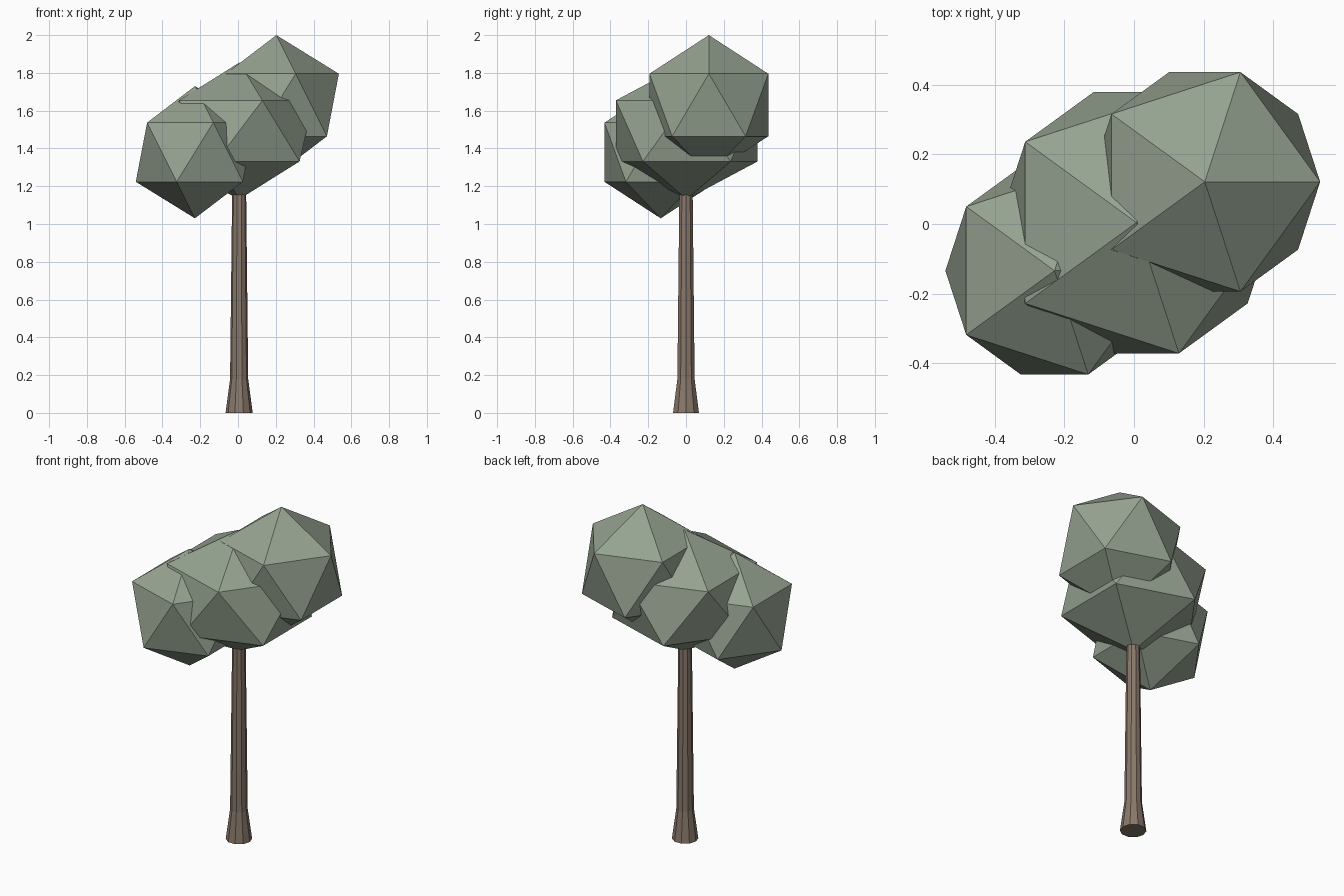
import bpy, bmesh, math

if "Cube" in bpy.data.objects:
    bpy.data.objects.remove(bpy.data.objects["Cube"])


def material(name, rgb):
    m = bpy.data.materials.new(name)
    m.diffuse_color = (*rgb, 1)
    m.use_nodes = True
    m.node_tree.nodes["Principled BSDF"].inputs["Base Color"].default_value = m.diffuse_color
    return m


leaf = material("grey green", (0.30, 0.36, 0.28))
bark = material("bark brown", (0.25, 0.19, 0.145))


def finish(name, bm, mat):
    mesh = bpy.data.meshes.new(name)
    bm.to_mesh(mesh)
    bm.free()
    mesh.materials.append(mat)
    ob = bpy.data.objects.new(name, mesh)
    bpy.context.collection.objects.link(ob)
    return ob


# Foliage clumps: low-poly icosahedra (centre, radius, height factor)
for name, centre, r, squash in (
    ("foliage_right", (0.203, 0.121, 1.63), 0.37, 1.0),
    ("foliage_middle", (0.007, 0.004, 1.493), 0.441, 0.82),
    ("foliage_left", (-0.228, -0.134, 1.38), 0.35, 1.0),
):
    bm = bmesh.new()
    bmesh.ops.create_icosphere(bm, subdivisions=1, radius=r)
    bmesh.ops.scale(bm, vec=(1, 1, squash), verts=bm.verts)
    bmesh.ops.translate(bm, vec=centre, verts=bm.verts)
    finish(name, bm, leaf)

# Trunk: ten-sided tapered post with a flared foot
SIDES = 10
bm = bmesh.new()
rings = []
for z, r in ((0, 0.072), (0.18, 0.048), (1.18, 0.037)):
    rings.append([bm.verts.new((0.006 + r * math.cos(math.tau * i / SIDES),
                                r * math.sin(math.tau * i / SIDES), z))
                  for i in range(SIDES)])
for lo, hi in zip(rings, rings[1:]):
    for i in range(SIDES):
        j = (i + 1) % SIDES
        bm.faces.new((lo[i], lo[j], hi[j], hi[i]))
bm.faces.new(rings[0][::-1])
bm.faces.new(rings[-1])
finish("trunk", bm, bark)
